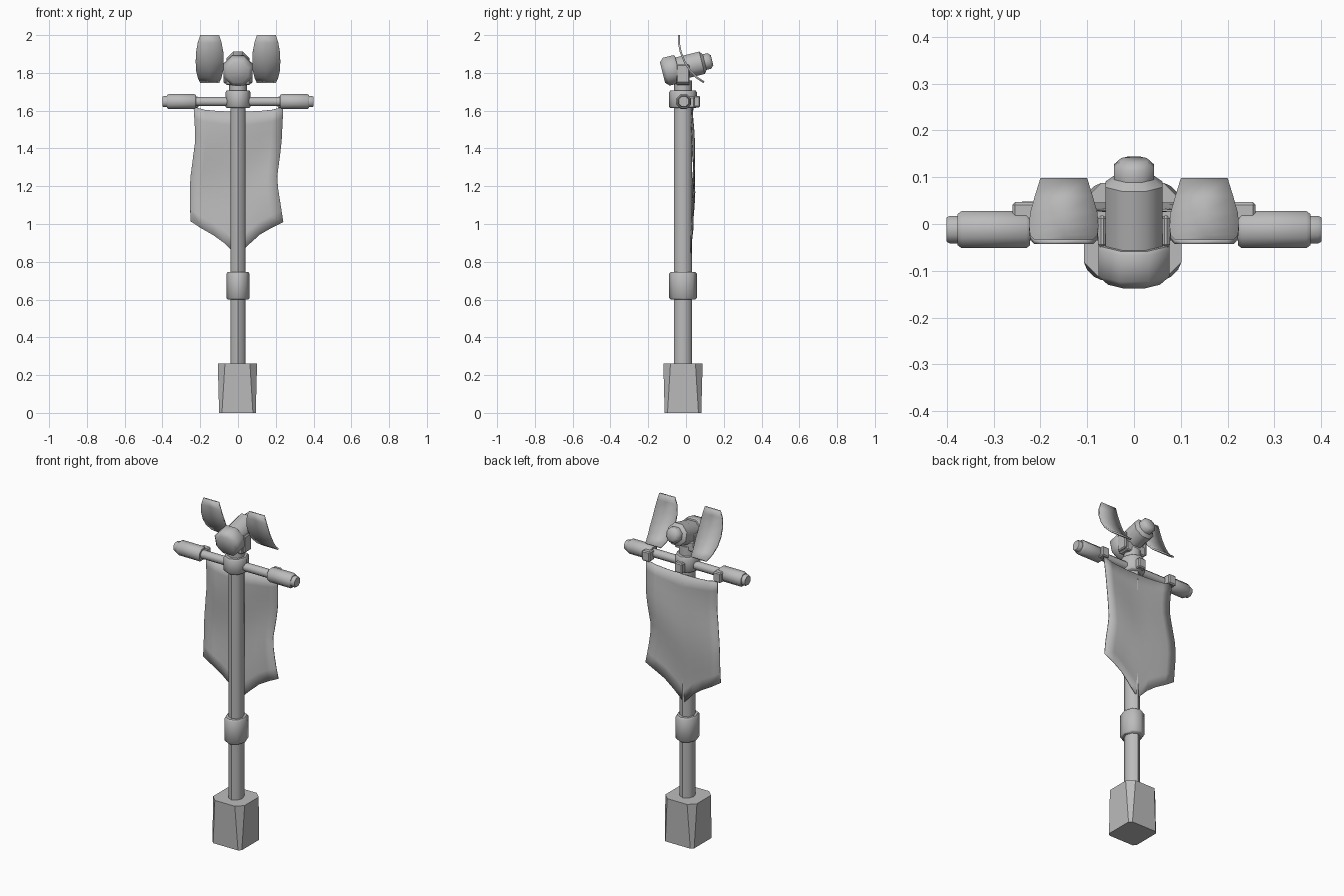
import bpy, bmesh
from math import pi, cos, sin, radians
from mathutils import Matrix, Vector

cube = bpy.data.objects.get("Cube")
if cube:
    bpy.data.objects.remove(cube, do_unlink=True)

grey = bpy.data.materials.new("plain grey")
grey.use_nodes = True
grey.diffuse_color = (0.5, 0.5, 0.5, 1)
grey.node_tree.nodes["Principled BSDF"].inputs["Base Color"].default_value = (0.5, 0.5, 0.5, 1)

POLE_Y = -0.016
BAR_Y, BAR_Z = -0.012, 1.648


def finish(name, bm, angle=50):
    bmesh.ops.recalc_face_normals(bm, faces=bm.faces)
    mesh = bpy.data.meshes.new(name)
    bm.to_mesh(mesh)
    bm.free()
    mesh.materials.append(grey)
    obj = bpy.data.objects.new(name, mesh)
    bpy.context.collection.objects.link(obj)
    bpy.ops.object.select_all(action='DESELECT')
    obj.select_set(True)
    bpy.context.view_layer.objects.active = obj
    bpy.ops.object.shade_smooth_by_angle(angle=radians(angle))
    return obj


def loft(name, rings, matrix=Matrix(), angle=50):
    """Closed solid through a list of point rings."""
    bm = bmesh.new()
    loops = [[bm.verts.new(matrix @ Vector(p)) for p in ring] for ring in rings]
    n = len(loops[0])
    for a, b in zip(loops, loops[1:]):
        for i in range(n):
            j = (i + 1) % n
            bm.faces.new((a[i], a[j], b[j], b[i]))
    bm.faces.new(loops[0])
    bm.faces.new(loops[-1])
    return finish(name, bm, angle)


def lathe(name, profile, matrix, phase=0.0, depth=1.0, sides=8, angle=50):
    """Polygonal turned part from (radius, height) pairs."""
    rings = []
    for r, h in profile:
        turn = [phase + 2 * pi * i / sides for i in range(sides)]
        rings.append([(r * cos(t), r * depth * sin(t), h) for t in turn])
    return loft(name, rings, matrix, angle)


def box(name, size, loc, bevel=0.006):
    bm = bmesh.new()
    bmesh.ops.create_cube(bm, size=1)
    bmesh.ops.scale(bm, vec=size, verts=bm.verts)
    bmesh.ops.translate(bm, vec=loc, verts=bm.verts)
    bmesh.ops.bevel(bm, geom=bm.edges[:], offset=bevel, segments=1, affect='EDGES')
    return finish(name, bm, 30)


def sheet(name, grid, thickness):
    """Thin surface through a grid of points."""
    bm = bmesh.new()
    rows = [[bm.verts.new(p) for p in row] for row in grid]
    for a, b in zip(rows, rows[1:]):
        for i in range(len(a) - 1):
            bm.faces.new((a[i], a[i + 1], b[i + 1], b[i]))
    obj = finish(name, bm)
    mod = obj.modifiers.new("thickness", 'SOLIDIFY')
    mod.thickness = thickness
    mod.offset = 0
    return obj


def lerp_table(table, z):
    """Interpolate (z, value) pairs listed from top to bottom."""
    for (z0, v0), (z1, v1) in zip(table, table[1:]):
        if z >= z1:
            return v0 + (v1 - v0) * (z0 - z) / (z0 - z1)
    return table[-1][1]


# Pole, collars and neck
upright = Matrix.Translation((0, POLE_Y, 0))
lathe("pole", [(0.041, 0.2), (0.041, 1.75)], upright, depth=1.16)
lathe("middle_collar", [(0.054, 0.6), (0.061, 0.608), (0.061, 0.737), (0.054, 0.747)],
      upright, depth=1.2)
lathe("top_collar", [(0.06, 1.615), (0.066, 1.622), (0.066, 1.698), (0.06, 1.706)],
      upright, depth=1.12)

# Base block: square with corner chamfers that narrow downward
rings = []
for half, flat, z in ((0.097, 0.082, 0), (0.104, 0.066, 0.262)):
    rings.append([(half, -flat, z), (half, flat, z), (flat, half, z), (-flat, half, z),
                  (-half, flat, z), (-half, -flat, z), (-flat, -half, z), (flat, -half, z)])
loft("base", rings, Matrix.Translation((-0.003, POLE_Y, 0)), 20)

# Crossbar with a grip and end cap on each side
for side, word in ((1, "left"), (-1, "right")):
    along = Matrix.Translation((0, BAR_Y, BAR_Z)) @ Matrix.Rotation(side * pi / 2, 4, 'Y')
    lathe(word + "_bar", [(0.025, 0), (0.025, 0.25)], along, pi / 8)
    lathe(word + "_grip", [(0.036, 0.222), (0.043, 0.23), (0.043, 0.368), (0.036, 0.377)],
          along, pi / 8)
    lathe(word + "_end_cap", [(0.032, 0.37), (0.032, 0.393), (0.028, 0.4)], along, pi / 8)
    box(word + "_banner_clip", (0.05, 0.05, 0.06), (side * 0.235, 0.022, BAR_Z - 0.004))
box("middle_banner_clip", (0.05, 0.04, 0.06), (0, 0.055, BAR_Z))

# Banner cloth with ragged sides and a pointed hem
left_edge = [(1.62, 0.24), (1.42, 0.23), (1.235, 0.205), (1.01, 0.24)]
right_edge = [(1.62, -0.235), (1.45, -0.225), (1.22, -0.255), (1.01, -0.252)]
hem = [1.015, 0.975, 0.94, 0.895, 0.83, 0.89, 0.945, 0.98, 1.01]
ROWS, COLS = 10, len(hem)
cloth = []
for r in range(ROWS + 1):
    t = r / ROWS
    row = []
    for c in range(COLS):
        u = c / (COLS - 1)
        top = 1.62 - 0.025 * sin(pi * u) ** 0.5
        z = top + (hem[c] - top) * t
        edge_z = 1.62 - 0.61 * t
        x0, x1 = lerp_table(right_edge, edge_z), lerp_table(left_edge, edge_z)
        y = 0.037 + 0.008 * sin(7 * t + 2.5 * u + 3) + 0.004 * sin(9 * u) * t
        row.append((x0 + (x1 - x0) * u, y, z))
    cloth.append(row)
sheet("banner", cloth, 0.004)

# Tilted head barrel resting in a saddle
tilt = Matrix.Translation((0, 0.002, 1.833)) @ Matrix.Rotation(radians(-76), 4, 'X')
lathe("head_barrel", [(0.06, -0.13), (0.082, -0.11), (0.082, -0.052), (0.075, -0.045),
                      (0.066, -0.045), (0.066, 0.085), (0.046, 0.1), (0.046, 0.125),
                      (0.03, 0.14)], tilt, pi / 8, angle=46)
lathe("neck", [(0.048, 1.7), (0.048, 1.76)], upright)
box("saddle", (0.13, 0.07, 0.06), (0, POLE_Y, 1.765))
for side, word in ((1, "left"), (-1, "right")):
    box(word + "_saddle_cheek", (0.018, 0.068, 0.1), (side * 0.068, POLE_Y, 1.795))

# Curved blades either side of the head: (y, z, half width) from top to bottom
blade = [(-0.038, 2.0, 0.05), (-0.038, 1.96, 0.063), (-0.028, 1.91, 0.072),
         (-0.008, 1.86, 0.074), (0.02, 1.815, 0.072), (0.056, 1.776, 0.062),
         (0.095, 1.75, 0.05)]
for side, word in ((1, "left"), (-1, "right")):
    rows = [[(side * 0.15 + k * w, y, z) for k in (-1, 0, 1)] for y, z, w in blade]
    sheet(word + "_blade", rows, 0.01)
